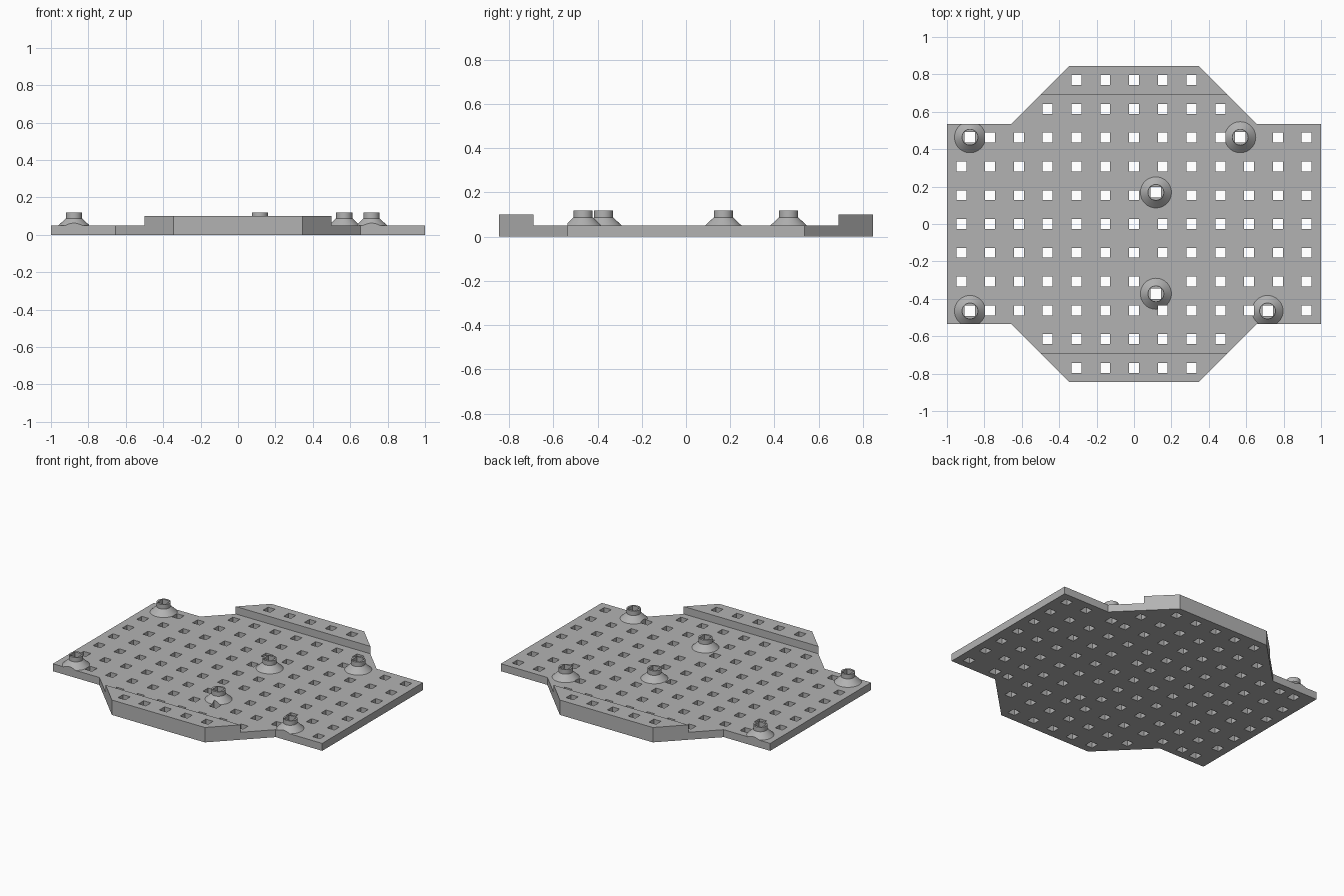
import bpy, bmesh, math
from mathutils import Vector

cube = bpy.data.objects.get("Cube")
if cube:
    bpy.data.objects.remove(cube, do_unlink=True)

PITCH, HOLE, PEG_HOLE = 0.1538, 0.053, 0.056
BASE_Z, RAIL_Z, RAIL_Y = 0.05, 0.1, 0.69
PEG_R, NECK_R, NECK_Z, PEG_TOP = 0.083, 0.043, 0.088, 0.118
PEGS = [(-0.877, 0.464), (0.568, 0.464), (0.117, 0.169),
        (0.117, -0.373), (-0.877, -0.465), (0.714, -0.465)]

grey = bpy.data.materials.new("plain grey")
grey.use_nodes = True
colour = (0.45, 0.45, 0.45, 1)
grey.diffuse_color = colour
grey.node_tree.nodes["Principled BSDF"].inputs["Base Color"].default_value = colour


def finish(bm, name):
    bmesh.ops.recalc_face_normals(bm, faces=bm.faces)
    mesh = bpy.data.meshes.new(name)
    bm.to_mesh(mesh)
    bm.free()
    mesh.materials.append(grey)
    obj = bpy.data.objects.new(name, mesh)
    bpy.context.collection.objects.link(obj)
    return obj


def prism(z0, z1):
    """Outline of the deck, a rectangle with a tapered tab front and back."""
    quarter = [(1, 0.535), (0.655, 0.535), (0.345, 0.845)]
    half = quarter + [(-x, y) for x, y in reversed(quarter)]
    outline = half + [(-x, -y) for x, y in half]
    bm = bmesh.new()
    face = bm.faces.new([bm.verts.new((x, y, z0)) for x, y in outline])
    ext = bmesh.ops.extrude_face_region(bm, geom=[face])
    top = [v for v in ext["geom"] if isinstance(v, bmesh.types.BMVert)]
    bmesh.ops.translate(bm, verts=top, vec=(0, 0, z1 - z0))
    bmesh.ops.recalc_face_normals(bm, faces=bm.faces)
    return bm


def apply_boolean(obj, cutter, operation):
    mod = obj.modifiers.new("cut", "BOOLEAN")
    mod.object, mod.operation, mod.solver = cutter, operation, "EXACT"
    bpy.ops.object.select_all(action="DESELECT")
    bpy.context.view_layer.objects.active = obj
    obj.select_set(True)
    bpy.ops.object.modifier_apply(modifier=mod.name)


# Deck with a raised rail along each end
bm = prism(0, BASE_Z)
for side in (-1, 1):
    bmesh.ops.bisect_plane(bm, geom=bm.verts[:] + bm.edges[:] + bm.faces[:],
                           plane_co=(0, side * RAIL_Y, 0), plane_no=(0, 1, 0))
for side in (-1, 1):
    face = next(f for f in bm.faces if f.normal.z > 0.9
                and f.calc_center_median().y * side > RAIL_Y)
    ext = bmesh.ops.extrude_face_region(bm, geom=[face])
    bmesh.ops.delete(bm, geom=[face], context="FACES_ONLY")
    verts = [v for v in ext["geom"] if isinstance(v, bmesh.types.BMVert)]
    bmesh.ops.translate(bm, verts=verts, vec=(0, 0, RAIL_Z - BASE_Z))
deck = finish(bm, "deck")

# Square holes on a grid, left out beneath the pegs
spots = [(x, y, PEG_HOLE) for x, y in PEGS]
for row in range(-5, 6):
    reach = {5: 2, 4: 3}.get(abs(row), 6)
    for col in range(-reach, reach + 1):
        p = Vector((col * PITCH, row * PITCH))
        if all((p - Vector(peg)).length > PEG_R for peg in PEGS):
            spots.append((p.x, p.y, HOLE))
bm = bmesh.new()
for x, y, size in spots:
    cut = bmesh.ops.create_cube(bm, size=1)["verts"]
    bmesh.ops.scale(bm, verts=cut, vec=(size, size, 1))
    bmesh.ops.translate(bm, verts=cut, vec=(x, y, 0))
hole_cutter = finish(bm, "hole_cutter")
trim = finish(prism(-0.5, 0.5), "edge_trim")

# Pegs: flared foot with a short collar, trimmed to the deck edge
pegs = []
for i, (x, y) in enumerate(PEGS):
    bm = bmesh.new()
    profile = [(0, BASE_Z), (PEG_R, BASE_Z), (NECK_R, NECK_Z), (NECK_R, PEG_TOP), (0, PEG_TOP)]
    pts = [bm.verts.new((r, 0, z)) for r, z in profile]
    edges = [bm.edges.new(pair) for pair in zip(pts, pts[1:])]
    bmesh.ops.spin(bm, geom=pts + edges, cent=(0, 0, 0), axis=(0, 0, 1),
                   angle=math.tau, steps=48, use_merge=True)
    bmesh.ops.remove_doubles(bm, verts=bm.verts, dist=1e-5)
    bmesh.ops.translate(bm, verts=bm.verts, vec=(x, y, 0))
    peg = finish(bm, f"peg_{i + 1}")
    apply_boolean(peg, trim, "INTERSECT")
    pegs.append(peg)

for obj in [deck] + pegs:
    apply_boolean(obj, hole_cutter, "DIFFERENCE")
for helper in (hole_cutter, trim):
    bpy.data.objects.remove(helper, do_unlink=True)

bpy.ops.object.select_all(action="DESELECT")
for peg in pegs:
    peg.select_set(True)
bpy.context.view_layer.objects.active = pegs[0]
bpy.ops.object.shade_smooth_by_angle(angle=math.radians(30))
